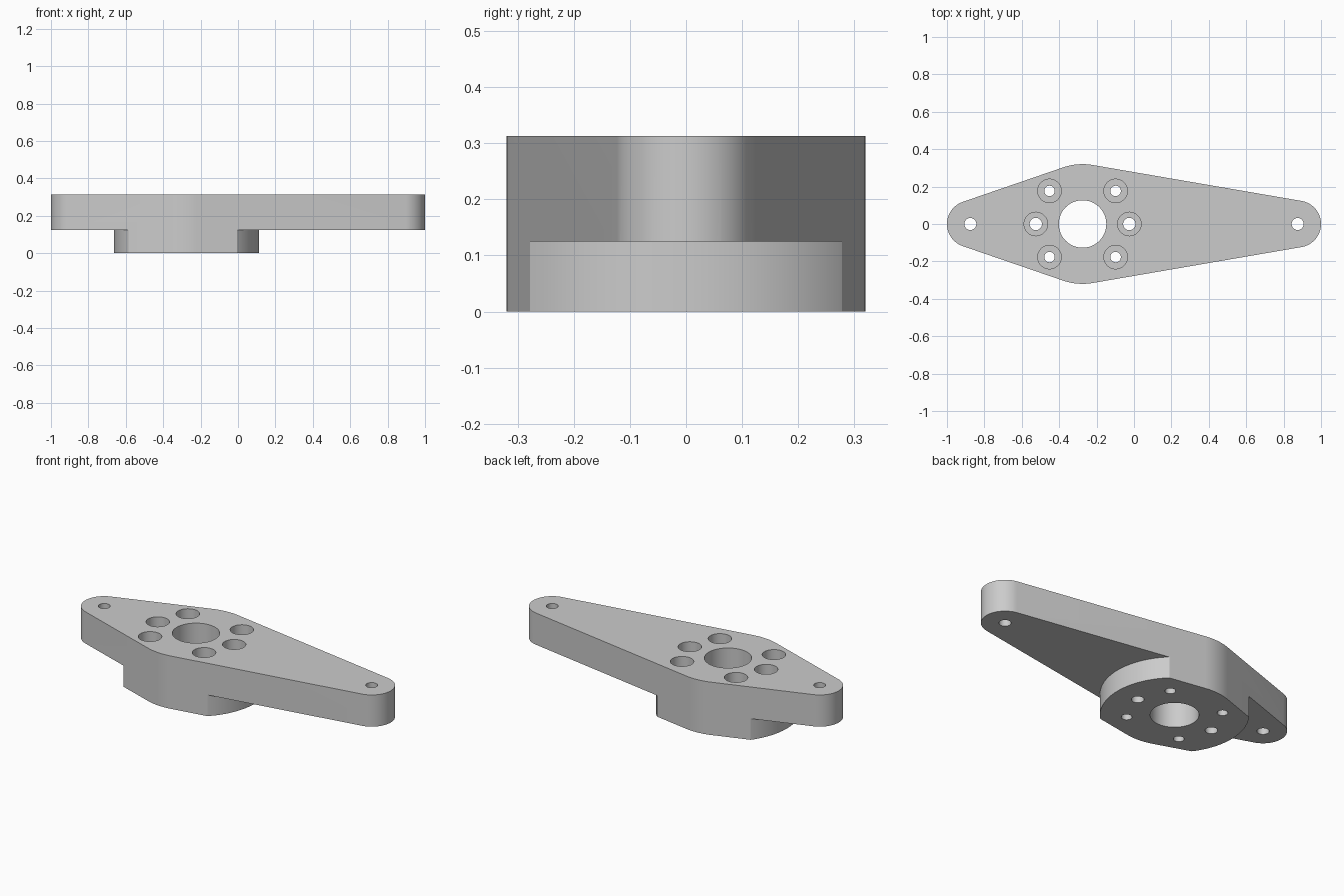
import bpy, bmesh, math
from mathutils import Vector

if "Cube" in bpy.data.objects:
    bpy.data.objects.remove(bpy.data.objects["Cube"])

HEIGHT, STEP = 0.3125, 0.125       # overall height, underside of the arms
HUB_X, END_X = -0.275, 0.875       # hub centre, arm end centres
HUB_R, END_R, BOSS_R = 0.32, 0.125, 0.3875

grey = bpy.data.materials.new("grey_metal")
grey.use_nodes = True
colour = (0.6, 0.6, 0.6, 1)
grey.diffuse_color = colour
grey.node_tree.nodes["Principled BSDF"].inputs["Base Color"].default_value = colour


def make_object(name, bm):
    bmesh.ops.recalc_face_normals(bm, faces=bm.faces)
    mesh = bpy.data.meshes.new(name)
    bm.to_mesh(mesh)
    bm.free()
    mesh.materials.append(grey)
    obj = bpy.data.objects.new(name, mesh)
    bpy.context.collection.objects.link(obj)
    return obj


def arc(x, r, start, end, steps):
    return [(x + r * math.cos(a), r * math.sin(a))
            for a in (start + (end - start) * i / steps for i in range(steps + 1))]


def lathe(name, profile, x, y, closed, steps):
    """Spin a (radius, z) profile about a vertical axis."""
    bm = bmesh.new()
    verts = [bm.verts.new((x + r, y, z)) for r, z in profile]
    pairs = list(zip(verts, verts[1:])) + ([(verts[-1], verts[0])] if closed else [])
    edges = [bm.edges.new(p) for p in pairs]
    bmesh.ops.spin(bm, geom=verts + edges, cent=(x, y, 0), axis=(0, 0, 1),
                   angle=math.tau, steps=steps, use_merge=True)
    bmesh.ops.remove_doubles(bm, verts=bm.verts, dist=1e-5)
    return make_object(name, bm)


def cut(target, cutter):
    cutter.hide_render = True
    mod = target.modifiers.new("cut", 'BOOLEAN')
    mod.operation, mod.solver, mod.object = 'DIFFERENCE', 'EXACT', cutter
    bpy.context.view_layer.objects.active = target
    bpy.ops.object.modifier_apply(modifier=mod.name)
    bpy.data.objects.remove(cutter)


def hole(target, x, y, r, bore=None):
    """Through hole, optionally counterbored from the top."""
    profile = [(0, -0.1), (r, -0.1)]
    profile += [(r, STEP), (bore, STEP), (bore, 0.5)] if bore else [(r, 0.5)]
    cut(target, lathe("hole_cutter", profile + [(0, 0.5)], x, y, False, 48))


# Body: three circles joined by tangent lines
right = math.acos((HUB_R - END_R) / (END_X - HUB_X))
left = math.pi - math.acos((HUB_R - END_R) / (END_X + HUB_X))
outline = (arc(END_X, END_R, -right, right, 32)
           + arc(HUB_X, HUB_R, right, left, 12)
           + arc(-END_X, END_R, left, math.tau - left, 32)
           + arc(HUB_X, HUB_R, math.tau - left, math.tau - right, 12))
bm = bmesh.new()
base = bm.faces.new([bm.verts.new((x, y, 0)) for x, y in outline])
top = bmesh.ops.extrude_face_region(bm, geom=[base], use_keep_orig=True)["geom"]
bmesh.ops.translate(bm, vec=Vector((0, 0, HEIGHT)),
                    verts=[v for v in top if isinstance(v, bmesh.types.BMVert)])
body = make_object("mounting_arm", bm)

# Relieve the underside of both arms, leaving the round boss
ring = [(BOSS_R, -0.1), (2, -0.1), (2, STEP), (BOSS_R, STEP)]
cut(body, lathe("relief_cutter", ring, HUB_X, 0, True, 128))

# Centre bore and arm end holes
hole(body, HUB_X, 0, 0.127)
for side in (-1, 1):
    hole(body, side * END_X, 0, 0.032)

# Six counterbored bolt holes around the hub
for degrees in (0, 45, 135, 180, 225, 315):
    a = math.radians(degrees)
    hole(body, HUB_X + 0.25 * math.cos(a), 0.25 * math.sin(a),
         0.028 if degrees % 180 else 0.033, 0.063)

# Smooth the curved walls, keep the edges sharp
bpy.ops.object.select_all(action='DESELECT')
body.select_set(True)
bpy.context.view_layer.objects.active = body
bpy.ops.object.shade_smooth_by_angle(angle=math.radians(30))
